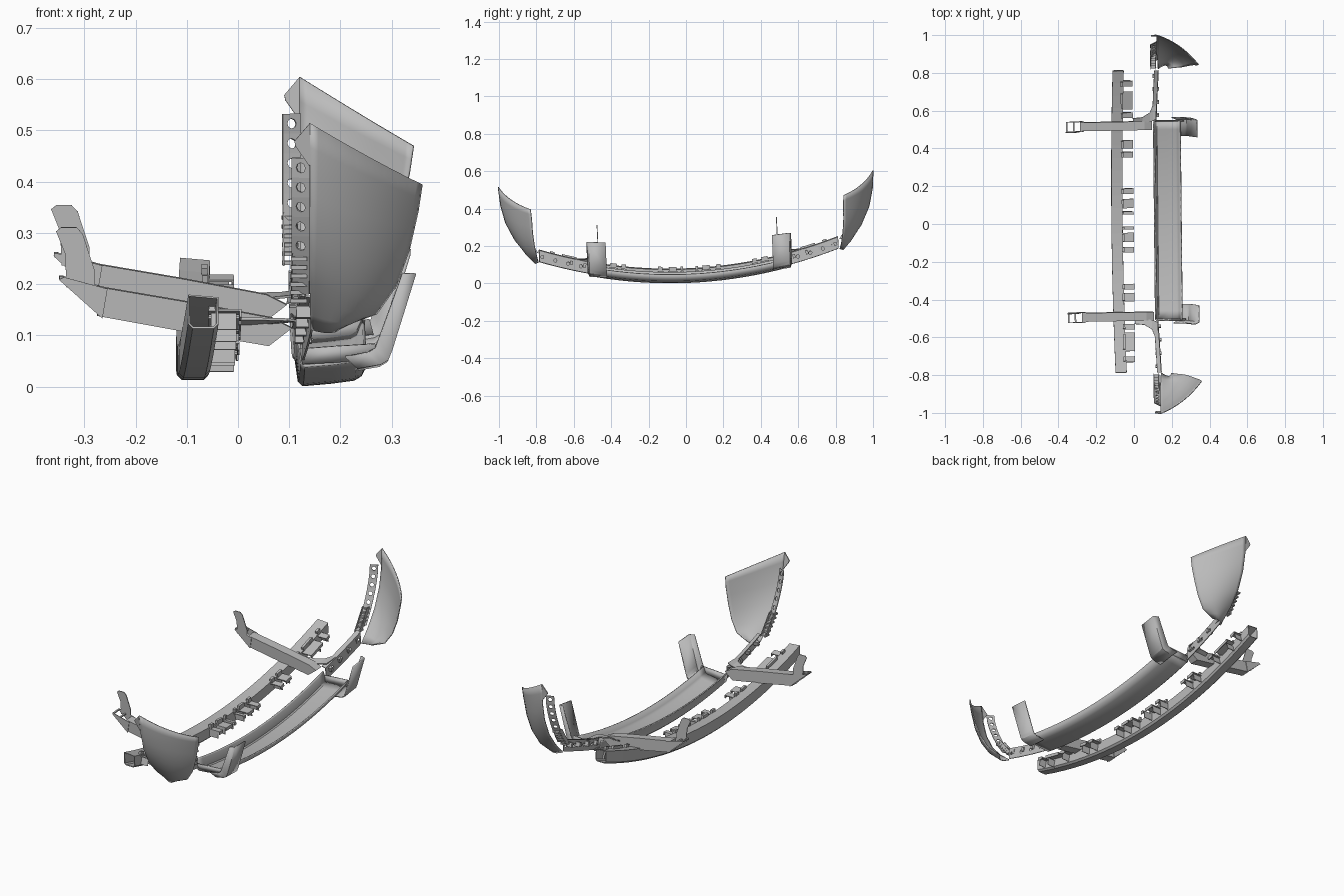
import bpy, bmesh, math
from mathutils import Matrix, Vector

if "Cube" in bpy.data.objects:
    bpy.data.objects.remove(bpy.data.objects["Cube"])

grey = bpy.data.materials.new("plain grey")
grey.use_nodes = True
grey.diffuse_color = (0.5, 0.5, 0.5, 1)
grey.node_tree.nodes["Principled BSDF"].inputs["Base Color"].default_value = (0.5, 0.5, 0.5, 1)

# The whole assembly leans slightly about its length
LEAN = (Matrix.Translation((0, 0.022, 0)) @ Matrix.Rotation(0.01, 4, 'Z')
        @ Matrix.Rotation(0.045, 4, 'X'))


def base(y):
    """Height of the bumper arc at a given station."""
    return 0.005 + 0.21 * y * y


def finish(bm, name, thick=0, smooth=False):
    bmesh.ops.recalc_face_normals(bm, faces=bm.faces)
    me = bpy.data.meshes.new(name)
    bm.to_mesh(me)
    bm.free()
    me.materials.append(grey)
    ob = bpy.data.objects.new(name, me)
    bpy.context.collection.objects.link(ob)
    ob.matrix_world = LEAN
    if thick:
        mod = ob.modifiers.new("thickness", 'SOLIDIFY')
        mod.thickness = thick
        mod.offset = 0
    if smooth:
        bpy.ops.object.select_all(action='DESELECT')
        ob.select_set(True)
        bpy.context.view_layer.objects.active = ob
        bpy.ops.object.shade_smooth_by_angle(angle=math.radians(35))
    return ob


def sheet(bm, rows, closed=False):
    """Skin a grid of points."""
    grid = [[bm.verts.new(p) for p in row] for row in rows]
    faces = []
    for a, b in zip(grid, grid[1:]):
        n = len(a)
        for i in range(n if closed else n - 1):
            j = (i + 1) % n
            faces.append(bm.faces.new((a[i], a[j], b[j], b[i])))
    return faces


def prism(bm, outline, y0, y1):
    """Extrude an x-z outline along y."""
    rings = [[bm.verts.new((x, y, z)) for x, z in outline] for y in (y0, y1)]
    bm.faces.new(rings[0])
    bm.faces.new(rings[1])
    n = len(outline)
    for i in range(n):
        j = (i + 1) % n
        bm.faces.new((rings[0][i], rings[0][j], rings[1][j], rings[1][i]))


def box(bm, centre, size, tilt=0):
    m = (Matrix.Translation(centre) @ Matrix.Rotation(tilt, 4, 'X')
         @ Matrix.Diagonal((*size, 1)))
    bmesh.ops.create_cube(bm, size=1, matrix=m)


def punch(bm, faces, width):
    """Cut an eight-sided hole through each sheet face."""
    for f in faces:
        c, u = f.calc_center_median(), (f.verts[1].co - f.verts[0].co).normalized()
        v = f.normal.cross(u)
        corners = list(f.verts)
        start = [math.atan2((p.co - c).dot(v), (p.co - c).dot(u)) for p in corners]
        turn = math.copysign(math.pi / 4, math.sin(start[1] - start[0]))
        ring = [bm.verts.new(c + width * (math.cos(start[0] + turn * k) * u
                                          + math.sin(start[0] + turn * k) * v)) for k in range(8)]
        bm.faces.remove(f)
        for k in range(4):
            nxt = corners[(k + 1) % 4]
            a, b, d = ring[2 * k], ring[2 * k + 1], ring[(2 * k + 2) % 8]
            bm.faces.new((corners[k], nxt, d, b, a))


# Hollow reinforcement beam
bm = bmesh.new()
stations = [-0.8 + 1.6 * i / 24 for i in range(25)]
rows = []
for y in stations:
    x, z = -0.092 + 0.022 * y * y, base(y) + 0.012
    rows.append([(x - 0.026, y, z + 0.008), (x - 0.018, y, z), (x + 0.022, y, z),
                 (x + 0.03, y, z + 0.008), (x + 0.03, y, z + 0.058), (x - 0.026, y, z + 0.063)])
sheet(bm, rows, closed=True)
finish(bm, "reinforcement_beam", 0.004)

# Mounting tabs along the beam
bm = bmesh.new()
for y, w in ((0.04, 0.015), (0.09, 0.05), (0.155, 0.03), (0.35, 0.03), (0.405, 0.045),
             (0.56, 0.03), (0.64, 0.1), (0.73, 0.03)):
    for s in (-1, 1):
        z, slope = base(y) + 0.062, s * 0.42 * y
        box(bm, (-0.033, s * y, z), (0.064, w, 0.004), slope)
        box(bm, (-0.058, s * y, z + 0.012), (0.012, w * 0.8, 0.024), slope)
        box(bm, (-0.003, s * y, z - 0.007), (0.004, w, 0.014), slope)
        box(bm, (-0.035, s * (y + w * 0.4), z - 0.018), (0.05, 0.003, 0.034), slope)
finish(bm, "beam_tabs")

ARM = [(-0.28, 0.162), (-0.11, 0.131), (0.055, 0.103), (0.1, 0.138),
       (0.06, 0.158), (-0.11, 0.19), (-0.28, 0.219)]
RAIL = [(-0.355, 0.233), (-0.27, 0.157), (-0.26, 0.215), (-0.345, 0.238)]
UPRIGHT = [(-0.36, 0.325), (-0.35, 0.333), (-0.32, 0.333), (-0.308, 0.32),
           (-0.285, 0.25), (-0.285, 0.215), (-0.34, 0.215), (-0.342, 0.28)]

# Corner panel edges: outer run down to the bottom, and inner run
OUTER = [(0.13, 1.003, 0.56), (0.13, 0.995, 0.465), (0.13, 0.973, 0.37),
         (0.13, 0.93, 0.28), (0.132, 0.872, 0.21), (0.135, 0.805, 0.149)]
INNER = [(0.35, 0.838, 0.433), (0.342, 0.834, 0.38), (0.325, 0.832, 0.305),
         (0.3, 0.825, 0.235), (0.262, 0.815, 0.18), (0.19, 0.807, 0.154)]

for s, side in ((-1, "right"), (1, "left")):
    # Frame arm with end rails and upright
    bm = bmesh.new()
    prism(bm, ARM, s * 0.482, s * 0.528)
    for y in (0.478, 0.53):
        prism(bm, RAIL, s * y, s * (y + 0.003))
    for x, z in ((-0.35, 0.236), (-0.315, 0.222)):
        box(bm, (x, s * 0.505, z), (0.008, 0.05, 0.006))
    finish(bm, side + "_frame_arm")
    bm = bmesh.new()
    prism(bm, UPRIGHT, s * 0.478, s * 0.482)
    finish(bm, side + "_arm_upright")

    # Curved gusset joining arm to side bracket
    bm = bmesh.new()
    sheet(bm, [[(x, s * y, 0.15 + 0.3 * (x - 0.08) * 0.3), (x, s * (y + w), 0.157)]
               for x, y, w in ((0.0, 0.52, 0.025), (0.05, 0.52, 0.03),
                               (0.09, 0.525, 0.05), (0.105, 0.53, 0.085), (0.122, 0.54, 0.09))])
    finish(bm, side + "_arm_gusset", 0.005)

    # Side bracket: punched wall with an upper ledge
    bm = bmesh.new()
    walls, rows = [], []
    for i in range(9):
        y = 0.53 + 0.27 * i / 8
        z, x = base(y), 0.112 + 0.015 * (i / 8)
        rows.append([(x - 0.012, s * y, z + 0.076), (x + 0.008, s * y, z + 0.072),
                     (x + 0.01, s * y, z + 0.012)])
    faces = sheet(bm, rows)
    bm.normal_update()
    punch(bm, faces[3::4], 0.009)
    for i in range(4):
        y = 0.56 + 0.07 * i
        box(bm, (0.122, s * y, base(y) + 0.05), (0.03, 0.012, 0.02), s * 0.25)
    finish(bm, side + "_side_bracket", 0.004)

    # Curved corner panel
    bm = bmesh.new()
    rows = []
    for a, b in zip(OUTER, INNER):
        a, b = Vector(a), Vector(b)
        row = []
        for k in range(9):
            t = k / 8
            p = a.lerp(b, t) + Vector((0.01, 0.018, -0.008)) * 4 * t * (1 - t)
            row.append((p.x, s * p.y, p.z))
        rows.append(row)
    sheet(bm, rows)
    bmesh.ops.subdivide_edges(bm, edges=bm.edges[:], cuts=1, smooth=0.6, use_grid_fill=True)
    finish(bm, side + "_corner_panel", 0.005, smooth=True)

    # Folded tip of the corner panel
    bm = bmesh.new()
    sheet(bm, [[(0.13, s * 1.003, 0.56), (0.13, s * 0.995, 0.475)],
               [(0.1, s * 1.0, 0.525), (0.102, s * 0.995, 0.515)]])
    finish(bm, side + "_corner_tip", 0.005)

    # Punched mounting flange behind the panel edge
    bm = bmesh.new()
    rows = []
    for i in range(8):
        t = i / 7
        y = 0.967 - 0.11 * t ** 1.6
        z = 0.49 - 0.27 * t
        rows.append([(0.096, s * (y - 0.018), z), (0.131, s * y, z)])
    faces = sheet(bm, rows)
    bm.normal_update()
    punch(bm, faces[:5], 0.01)
    finish(bm, side + "_corner_flange", 0.004)

    # Clip ladder at the flange foot
    bm = bmesh.new()
    for i in range(6):
        y, z = 0.895 - 0.014 * i, 0.29 - 0.017 * i
        box(bm, (0.11, s * y, z), (0.03, 0.025, 0.006))
    for x in (0.097, 0.123):
        sheet(bm, [[(x, s * 0.9, 0.3), (x, s * 0.875, 0.3)],
                   [(x, s * 0.83, 0.2), (x, s * 0.805, 0.2)]])
    finish(bm, side + "_corner_clips", 0.003)

    # Upswept wing at the end of the skirt
    bm = bmesh.new()
    z = base(0.5)
    spine = ((0.225, 0.004), (0.27, 0.012), (0.284, 0.02), (0.292, 0.04), (0.338, 0.188))
    sheet(bm, [[(x, s * 0.445, z + h - 0.008), (x + 0.002, s * 0.535, z + h),
                (x - 0.022, s * 0.545, z + h + 0.022 * (h < 0.1))] for x, h in spine])
    finish(bm, side + "_skirt_wing", 0.006, smooth=True)

# Centre skirt tray
bm = bmesh.new()
SECTION = ((0.108, 0.056), (0.113, 0.05), (0.119, 0.008), (0.126, 0.001), (0.18, 0.006),
           (0.225, 0.012), (0.238, 0.02), (0.25, 0.045))
rows = [[(x, y, base(y) + h) for x, h in SECTION]
        for y in [-0.525 + 1.05 * i / 24 for i in range(25)]]
sheet(bm, rows)
for s in (-1, 1):
    sheet(bm, [[(x, s * 0.525, base(0.525) + h) for x, h in
                ((0.12, 0.005), (0.18, 0.008), (0.27, 0.015))],
               [(x, s * 0.53, base(0.525) + h) for x, h in
                ((0.115, 0.035), (0.18, 0.04), (0.262, 0.045))]])
finish(bm, "centre_skirt", 0.006, smooth=True)
